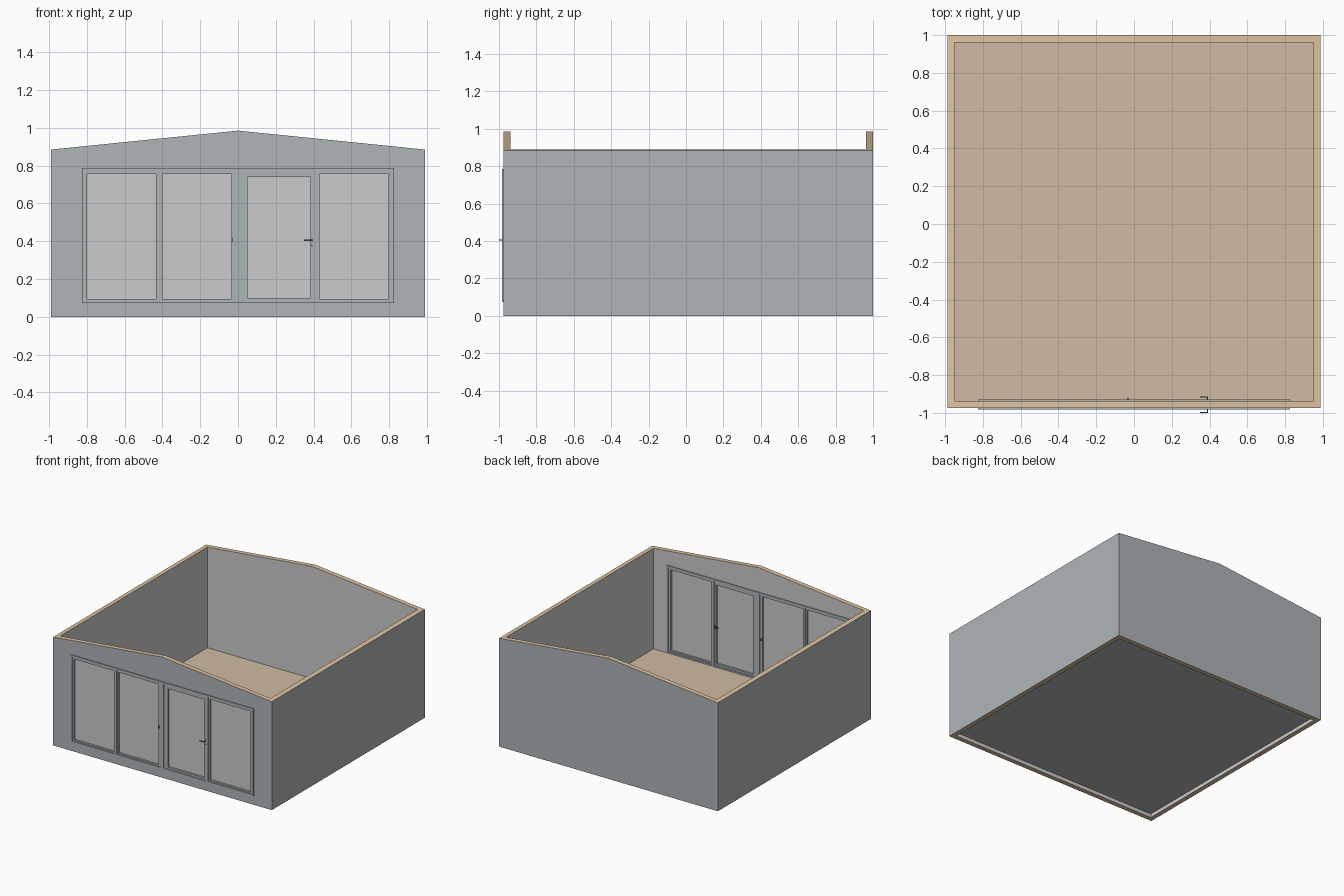
import bpy, bmesh
from mathutils import Matrix

if "Cube" in bpy.data.objects:
    bpy.data.objects.remove(bpy.data.objects["Cube"])


def material(name, rgb):
    m = bpy.data.materials.new(name)
    m.diffuse_color = (*rgb, 1)
    m.use_nodes = True
    m.node_tree.nodes["Principled BSDF"].inputs["Base Color"].default_value = m.diffuse_color
    return m


SIDING = material("grey_siding", (0.43, 0.46, 0.48))
TIMBER = material("timber", (0.75, 0.55, 0.36))
BOARDS = material("floor_boards", (0.62, 0.50, 0.37))
PLAIN = material("plain_grey", (0.8, 0.8, 0.8))
METAL = material("dark_metal", (0.12, 0.12, 0.13))


def finish(name, bm, mat=None):
    bmesh.ops.recalc_face_normals(bm, faces=bm.faces)
    me = bpy.data.meshes.new(name)
    bm.to_mesh(me)
    bm.free()
    ob = bpy.data.objects.new(name, me)
    bpy.context.collection.objects.link(ob)
    if mat:
        me.materials.append(mat)
    return ob


def prism(name, profile, y0, y1, mat=None):
    """Extrude an x-z profile along y."""
    bm = bmesh.new()
    face = bm.faces.new([bm.verts.new((x, y0, z)) for x, z in profile])
    new = bmesh.ops.extrude_face_region(bm, geom=[face])["geom"]
    bmesh.ops.translate(bm, vec=(0, y1 - y0, 0),
                        verts=[v for v in new if isinstance(v, bmesh.types.BMVert)])
    return finish(name, bm, mat)


def box(name, x0, x1, y0, y1, z0, z1, mat=None):
    return prism(name, [(x0, z0), (x1, z0), (x1, z1), (x0, z1)], y0, y1, mat)


def ring(name, outer, inner, y0, y1, mat):
    """Rectangular frame; rectangles given as x0, x1, z0, z1."""
    bm = bmesh.new()
    loops = []
    for y in (y0, y1):
        for a, b, c, d in (outer, inner):
            loops.append([bm.verts.new((x, y, z)) for x, z in ((a, c), (b, c), (b, d), (a, d))])
    for p, q in ((0, 1), (1, 3), (3, 2), (2, 0)):
        for i in range(4):
            j = (i + 1) % 4
            bm.faces.new((loops[p][i], loops[p][j], loops[q][j], loops[q][i]))
    return finish(name, bm, mat)


def rod(name, x, z, y0, y1, r, mat):
    """Cylinder along y."""
    bm = bmesh.new()
    m = Matrix.Translation((x, (y0 + y1) / 2, z)) @ Matrix.Rotation(1.5707963, 4, 'X')
    bmesh.ops.create_cone(bm, cap_ends=True, segments=16, radius1=r, radius2=r,
                          depth=abs(y1 - y0), matrix=m)
    return finish(name, bm, mat)


# Walls: gabled block, hollowed out, with the glazing opening cut in the front
W, FRONT, BACK, T = 0.988, -0.975, 1.0, 0.038
walls = prism("walls", [(-W, 0), (W, 0), (W, 0.885), (0, 0.985), (-W, 0.885)], FRONT, BACK)
cutters = [box("room_cutter", -W + T, W - T, FRONT + T, BACK - T, -1, 2),
           box("opening_cutter", -0.825, 0.825, -1.2, -0.8, 0.075, 0.785)]
bpy.context.view_layer.objects.active = walls
for c in cutters:
    c.hide_render = True
    mod = walls.modifiers.new("cut", 'BOOLEAN')
    mod.operation, mod.solver, mod.object = 'DIFFERENCE', 'EXACT', c
    bpy.ops.object.modifier_apply(modifier=mod.name)
for c in cutters:
    bpy.data.objects.remove(c)
walls.data.materials.clear()
for m in (SIDING, TIMBER, PLAIN):
    walls.data.materials.append(m)
for f in walls.data.polygons:
    c = f.center
    outside = abs(c.x) > W - 0.005 or c.y < FRONT + 0.005 or c.y > BACK - 0.005
    f.material_index = 1 if abs(f.normal.z) > 0.5 else (0 if outside else 2)

# Floor slab, raised inside the walls, boards on top
floor = box("floor", -W + T, W - T, FRONT + T, BACK - T, 0.03, 0.068, SIDING)
floor.data.materials.append(BOARDS)
for f in floor.data.polygons:
    f.material_index = int(f.normal.z > 0.5)

# Outer glazing frame and posts, slightly proud of the wall on both sides
Y0, Y1 = -0.983, -0.930
ring("glazing_frame", (-0.826, 0.826, 0.074, 0.786), (-0.812, 0.812, 0.084, 0.772), Y0, Y1, SIDING)
for i, (a, b) in enumerate(((-0.424, -0.411), (-0.012, 0.014), (0.400, 0.418))):
    box(f"post_{i + 1}", a, b, Y0, Y1, 0.082, 0.774, SIDING)

# Sashes with panes: outer x range, then the pane rectangle
panels = (("left_window", -0.812, -0.424, (-0.80, -0.435, 0.095, 0.755)),
          ("left_door", -0.411, -0.012, (-0.40, -0.035, 0.095, 0.755)),
          ("right_door", 0.014, 0.400, (0.05, 0.383, 0.10, 0.74)),
          ("right_window", 0.418, 0.812, (0.43, 0.795, 0.095, 0.755)))
for name, a, b, pane in panels:
    ring(name + "_sash", (a, b, 0.084, 0.772), pane, -0.976, -0.937, SIDING)
    box(name + "_pane", pane[0], pane[1], -0.960, -0.952, pane[2], pane[3], PLAIN)

# Door hardware on both faces of the front
for side, y, s in (("outer", -0.976, -1), ("inner", -0.937, 1)):
    rod(f"{side}_lever_rose", 0.390, 0.405, y, y + s * 0.004, 0.007, METAL)
    rod(f"{side}_lever_shank", 0.390, 0.405, y, y + s * 0.022, 0.003, METAL)
    box(f"{side}_lever", 0.350, 0.393, y + s * 0.018, y + s * 0.024, 0.402, 0.408, METAL)
    rod(f"{side}_keyhole", 0.390, 0.377, y, y + s * 0.003, 0.005, METAL)
    box(f"{side}_latch_plate", -0.035, -0.026, y, y + s * 0.004, 0.396, 0.420, METAL)
box("inner_latch_handle", -0.034, -0.028, -0.937, -0.919, 0.400, 0.416, METAL)
